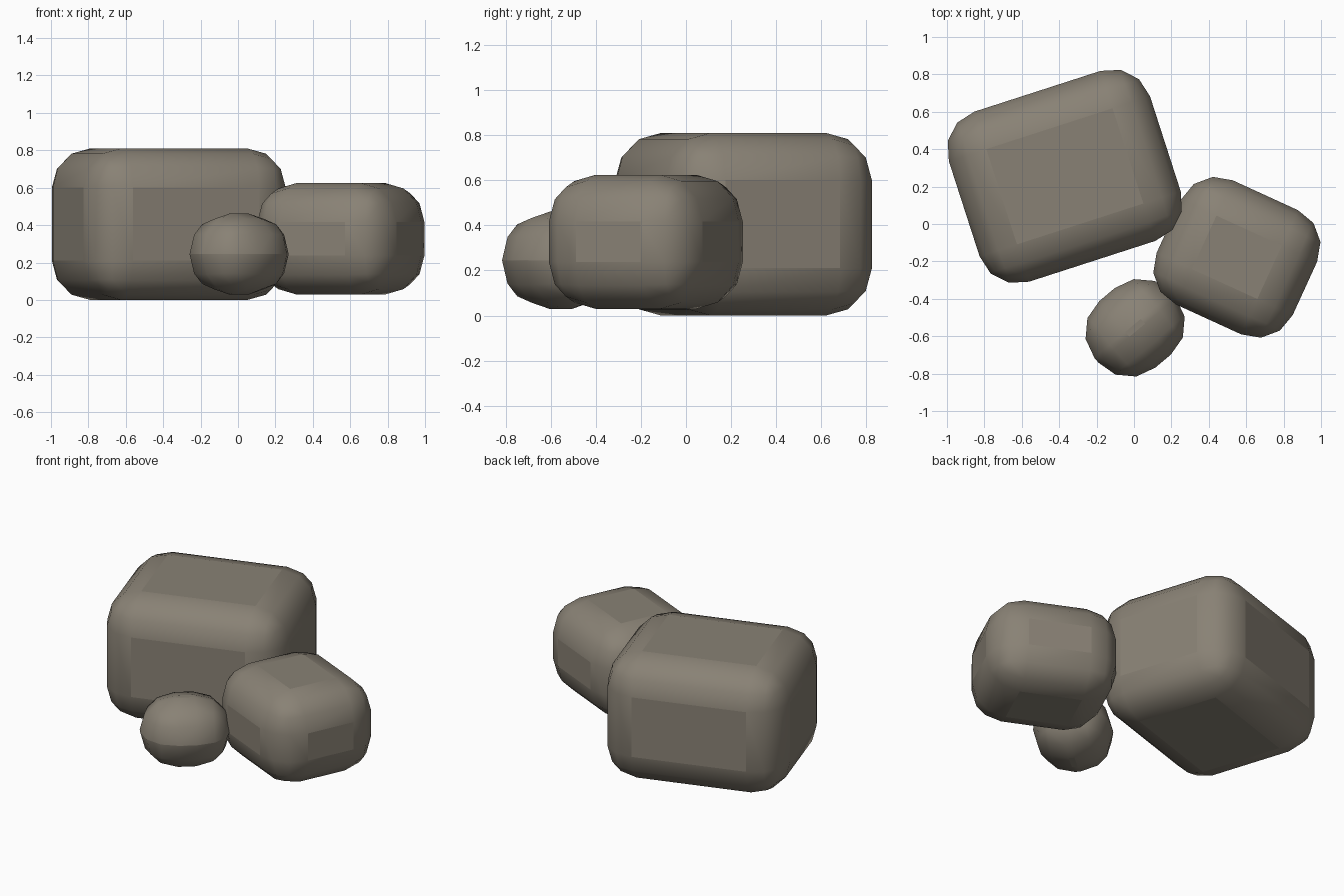
import bpy, bmesh, math

if "Cube" in bpy.data.objects:
    bpy.data.objects.remove(bpy.data.objects["Cube"])

stone = bpy.data.materials.new("warm grey stone")
stone.diffuse_color = (0.25, 0.222, 0.178, 1)
stone.use_nodes = True
stone.node_tree.nodes["Principled BSDF"].inputs["Base Color"].default_value = stone.diffuse_color


def boulder(name, centre, size, radius, turn):
    """Box with rounded edges: smooth bevels around flat sides."""
    bm = bmesh.new()
    bmesh.ops.create_cube(bm, size=1)
    bmesh.ops.scale(bm, vec=size, verts=bm.verts)
    bmesh.ops.bevel(bm, geom=bm.edges[:], offset=radius, offset_type='OFFSET',
                    segments=3, profile=0.5, affect='EDGES', clamp_overlap=True)
    bm.normal_update()
    # the six main sides stay flat, the rounded edges are smooth
    for f in bm.faces:
        f.smooth = max(abs(c) for c in f.normal) < 0.999
    mesh = bpy.data.meshes.new(name)
    bm.to_mesh(mesh)
    bm.free()
    mesh.materials.append(stone)
    ob = bpy.data.objects.new(name, mesh)
    ob.location = centre
    ob.rotation_euler.z = math.radians(turn)
    bpy.context.collection.objects.link(ob)
    return ob


# three stones of falling size
boulder("large_stone", (-0.37, 0.255, 0.405), (1.13, 0.955, 0.81), 0.21, 17.9)
boulder("medium_stone", (0.55, -0.178, 0.327), (0.80, 0.73, 0.594), 0.208, -24.6)
boulder("small_stone", (0.006, -0.555, 0.245), (0.54, 0.465, 0.432), 0.2155, 40)
